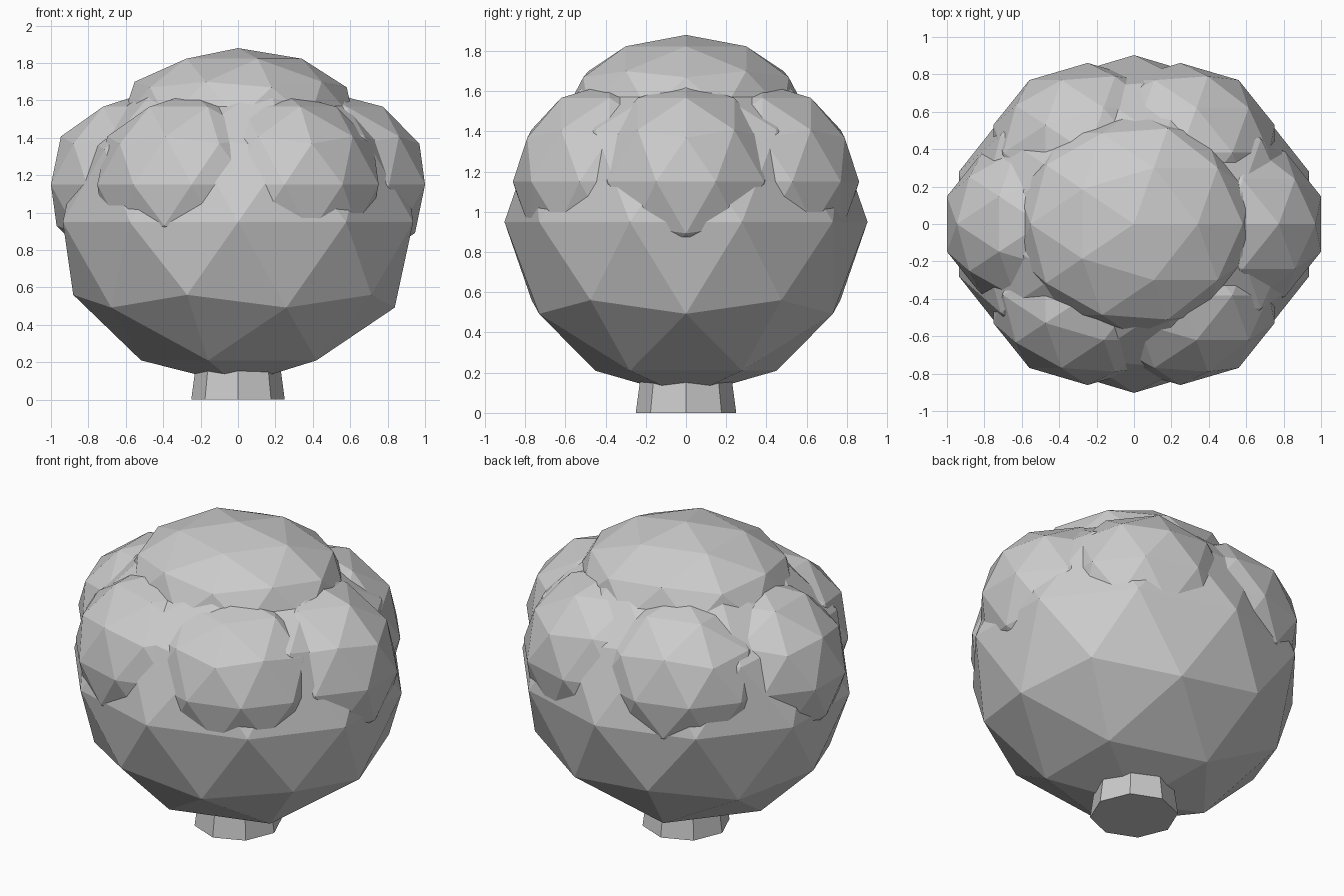
import bpy
import math

default = bpy.data.objects.get("Cube")
if default:
    bpy.data.objects.remove(default, do_unlink=True)

# Single plain grey for the whole model
grey = bpy.data.materials.new("plain grey")
grey.use_nodes = True
colour = (0.6, 0.6, 0.6, 1)
grey.diffuse_color = colour
grey.node_tree.nodes["Principled BSDF"].inputs["Base Color"].default_value = colour


def finish(name):
    obj = bpy.context.object
    obj.name = name
    obj.data.materials.append(grey)
    return obj


def puff(name, centre, radii):
    """Low-poly squashed ball of foliage."""
    bpy.ops.mesh.primitive_ico_sphere_add(subdivisions=2, radius=1, location=centre)
    obj = finish(name)
    obj.scale = radii
    bpy.ops.object.transform_apply(location=False, rotation=False, scale=True)
    bpy.ops.object.shade_flat()
    return obj


# Trunk: tapered octagonal stub
bpy.ops.mesh.primitive_cone_add(vertices=8, radius1=0.25, radius2=0.19,
                                depth=0.45, location=(0, 0, 0.225))
finish("trunk")

# Main crown and cap
puff("crown", (0, 0, 0.95), (0.985, 0.903, 0.87))
puff("crown_top", (0, 0, 1.5), (0.65, 0.6, 0.38))

# Ring of six side puffs
for i in range(6):
    a = math.radians(60 * i)
    puff(f"side_puff_{i + 1}", (0.496 * math.cos(a), 0.44 * math.sin(a), 1.15),
         (0.53, 0.48, 0.49))
